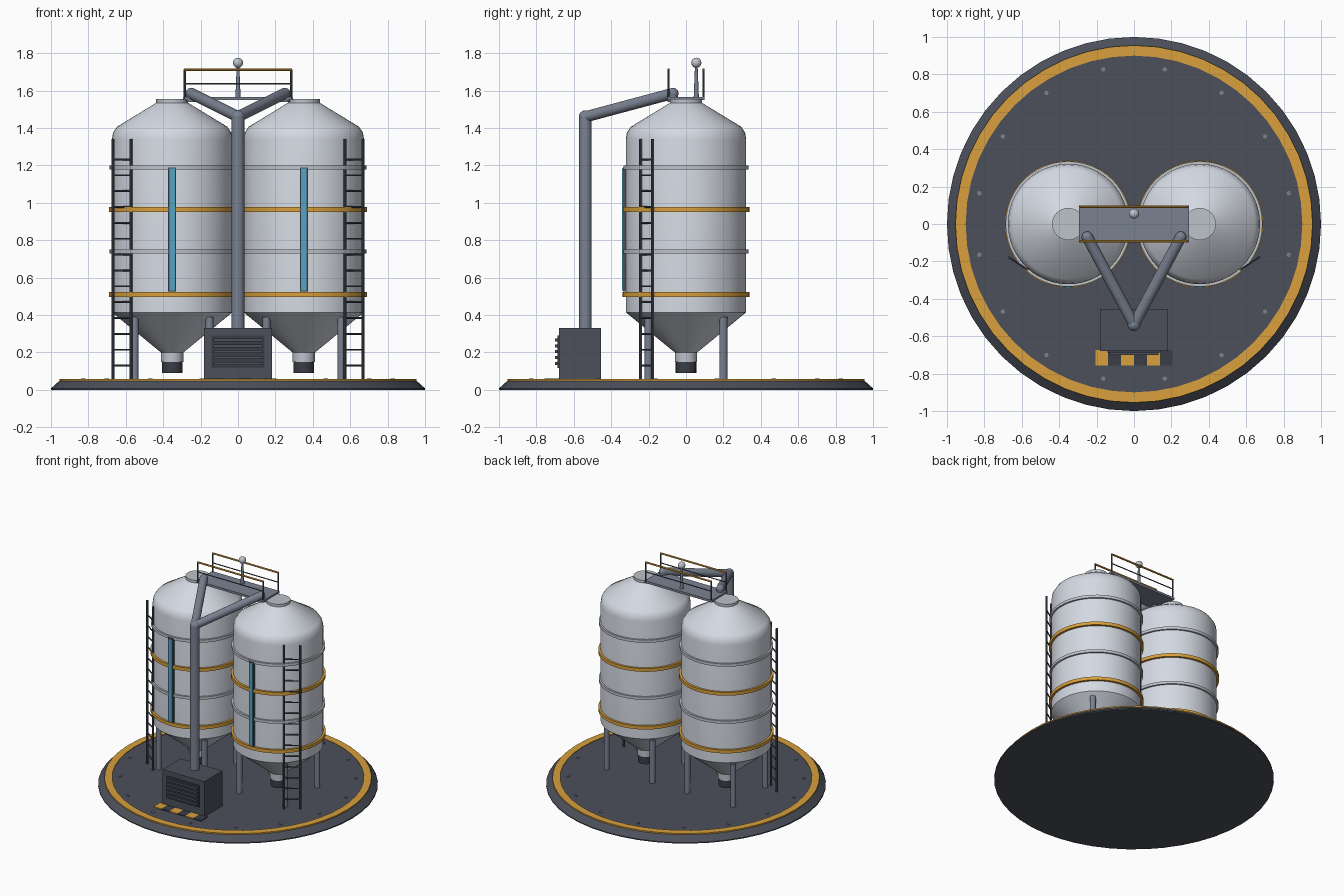
import bpy, bmesh, math
from mathutils import Vector

if "Cube" in bpy.data.objects:
    bpy.data.objects.remove(bpy.data.objects["Cube"])


def material(name, r, g, b):
    m = bpy.data.materials.new(name)
    lin = [((c / 255 + 0.055) / 1.055) ** 2.4 for c in (r, g, b)]
    m.diffuse_color = (*lin, 1)
    m.use_nodes = True
    m.node_tree.nodes["Principled BSDF"].inputs["Base Color"].default_value = m.diffuse_color
    return m


WHITE = material("silo white", 212, 217, 226)
LIGHT = material("light grey", 190, 195, 203)
ORANGE = material("safety orange", 216, 160, 60)
SLATE = material("dark slate", 76, 80, 91)
STEEL = material("steel grey", 122, 130, 145)
DARK = material("outlet dark", 58, 61, 70)
BLUE = material("gauge blue", 84, 165, 195)


def finish(name, bm, mat, smooth=True):
    bmesh.ops.recalc_face_normals(bm, faces=bm.faces)
    me = bpy.data.meshes.new(name)
    bm.to_mesh(me)
    bm.free()
    ob = bpy.data.objects.new(name, me)
    bpy.context.collection.objects.link(ob)
    me.materials.append(mat)
    if smooth:
        bpy.ops.object.select_all(action='DESELECT')
        ob.select_set(True)
        bpy.context.view_layer.objects.active = ob
        bpy.ops.object.shade_smooth_by_angle(angle=math.radians(30))
    return ob


def lathe(name, profile, mat, x=0, y=0, n=48, closed=False):
    """Spin (radius, z) points round a vertical axis; closed makes a ring, otherwise ends are capped."""
    bm = bmesh.new()
    rings = [[bm.verts.new((x + r * math.cos(2 * math.pi * i / n),
                            y + r * math.sin(2 * math.pi * i / n), z)) for i in range(n)]
             for r, z in profile]
    pairs = list(zip(rings, rings[1:]))
    if closed:
        pairs.append((rings[-1], rings[0]))
    else:
        bm.faces.new(rings[0])
        bm.faces.new(rings[-1])
    for a, b in pairs:
        for i in range(n):
            j = (i + 1) % n
            bm.faces.new((a[i], a[j], b[j], b[i]))
    return finish(name, bm, mat)


def hoop(name, r0, r1, z0, z1, mat, x=0):
    return lathe(name, [(r0, z0), (r1, z0), (r1, z1), (r0, z1)], mat, x, closed=True)


def box(name, x0, x1, y0, y1, z0, z1, mat):
    bm = bmesh.new()
    bmesh.ops.create_cube(bm, size=1)
    for v in bm.verts:
        v.co = ((x0 + x1) / 2 + v.co.x * (x1 - x0), (y0 + y1) / 2 + v.co.y * (y1 - y0),
                (z0 + z1) / 2 + v.co.z * (z1 - z0))
    return finish(name, bm, mat, False)


def rod(name, a, b, r, mat, r2=None, n=16):
    a, b = Vector(a), Vector(b)
    bm = bmesh.new()
    bmesh.ops.create_cone(bm, cap_ends=True, segments=n, radius1=r,
                          radius2=r if r2 is None else r2, depth=(b - a).length)
    rot = (b - a).to_track_quat('Z', 'Y')
    for v in bm.verts:
        v.co = rot @ v.co + (a + b) / 2
    return finish(name, bm, mat)


def ball(name, p, r, mat):
    bm = bmesh.new()
    bmesh.ops.create_uvsphere(bm, u_segments=20, v_segments=12, radius=r)
    bmesh.ops.translate(bm, vec=p, verts=bm.verts)
    return finish(name, bm, mat)


# Round base with painted border and bolts
FLOOR = 0.053
lathe("base", [(1.0, 0), (1.0, 0.008), (0.95, FLOOR)], SLATE)
hoop("border_ring", 0.90, 0.955, 0.047, 0.058, ORANGE)
for k in range(16):
    a = math.radians(11.25 + 22.5 * k)
    lathe("base_bolt", [(0.012, 0.05), (0.012, 0.06)], STEEL,
          0.843 * math.cos(a), 0.843 * math.sin(a), 8)

for s in (-1, 1):
    cx = 0.352 * s
    # Silo shell: neck, hopper, wall, shoulder and roof
    lathe("silo_shell", [(0.06, 0.20), (0.322, 0.415), (0.322, 1.34), (0.316, 1.375),
                         (0.295, 1.407), (0.085, 1.535)], WHITE, cx)
    lathe("silo_cap", [(0.086, 1.525), (0.086, 1.555)], LIGHT, cx, n=32)
    lathe("hopper_neck", [(0.06, 0.15), (0.06, 0.208)], LIGHT, cx, n=24)
    lathe("hopper_outlet", [(0.055, 0.09), (0.055, 0.15)], DARK, cx, n=24)
    # Bands
    for z in (0.51, 0.965):
        hoop("orange_band", 0.315, 0.339, z - 0.013, z + 0.013, ORANGE, cx)
    for z in (0.74, 1.19):
        hoop("grey_band", 0.315, 0.335, z - 0.011, z + 0.011, LIGHT, cx)
    # Level gauge
    box("gauge_frame", cx - 0.021, cx + 0.021, -0.338, -0.31, 0.525, 1.19, SLATE)
    box("gauge_glass", cx - 0.015, cx + 0.015, -0.342, -0.335, 0.532, 1.183, BLUE)
    # Legs
    for lx in (-0.2, 0.2):
        for ly in (-0.2, 0.2):
            rod("silo_leg", (cx + lx, ly, 0.045), (cx + lx, ly, 0.39), 0.021, STEEL)
    # Ladder
    outer, inner = (0.668 * s, -0.178), (0.572 * s, -0.242)
    for p in (outer, inner):
        rod("ladder_rail", (*p, 0.045), (*p, 1.342), 0.008, SLATE, n=8)
    for k in range(14):
        z = 0.13 + 0.0848 * k
        rod("ladder_rung", (*outer, z), (*inner, z), 0.005, SLATE, n=8)

# Blower cabinet with louvres
box("cabinet", -0.182, 0.182, -0.68, -0.455, 0.045, 0.33, SLATE)
box("louvre_panel", -0.142, 0.142, -0.688, -0.675, 0.118, 0.29, DARK)
for k in range(5):
    z = 0.142 + 0.031 * k
    box("louvre_slat", -0.132, 0.132, -0.70, -0.685, z - 0.008, z + 0.008, SLATE)

# Striped floor warning strip
for k in range(6):
    x = -0.207 + 0.069 * k
    box("warning_block", x, x + 0.069, -0.757, -0.675, 0.05, 0.06, DARK if k % 2 else ORANGE)

# Forked delivery pipe
top = (0, -0.538, 1.46)
rod("riser_pipe", (0, -0.538, 0.32), top, 0.034, STEEL, n=24)
ball("pipe_elbow", top, 0.035, STEEL)
for s in (-1, 1):
    end = (0.25 * s, -0.07, 1.585)
    rod("branch_pipe", top, end, 0.03, STEEL, n=24)
    ball("branch_end", end, 0.03, STEEL)
    rod("branch_drop", end, (0.25 * s, -0.07, 1.54), 0.028, STEEL)

# Catwalk and railings
box("catwalk", -0.294, 0.294, -0.098, 0.098, 1.55, 1.567, STEEL)
for y in (-0.093, 0.093):
    for x in (-0.285, 0.285):
        rod("railing_post", (x, y, 1.555), (x, y, 1.712), 0.006, SLATE, n=8)
    rod("railing_middle", (-0.285, y, 1.636), (0.285, y, 1.636), 0.004, SLATE, n=8)
    rod("railing_top", (-0.288, y, 1.712), (0.288, y, 1.712), 0.007, ORANGE, n=8)

# Beacon mast
rod("beacon_mast", (0, 0.055, 1.56), (0, 0.055, 1.735), 0.014, STEEL, 0.007)
ball("beacon", (0, 0.055, 1.749), 0.027, LIGHT)
